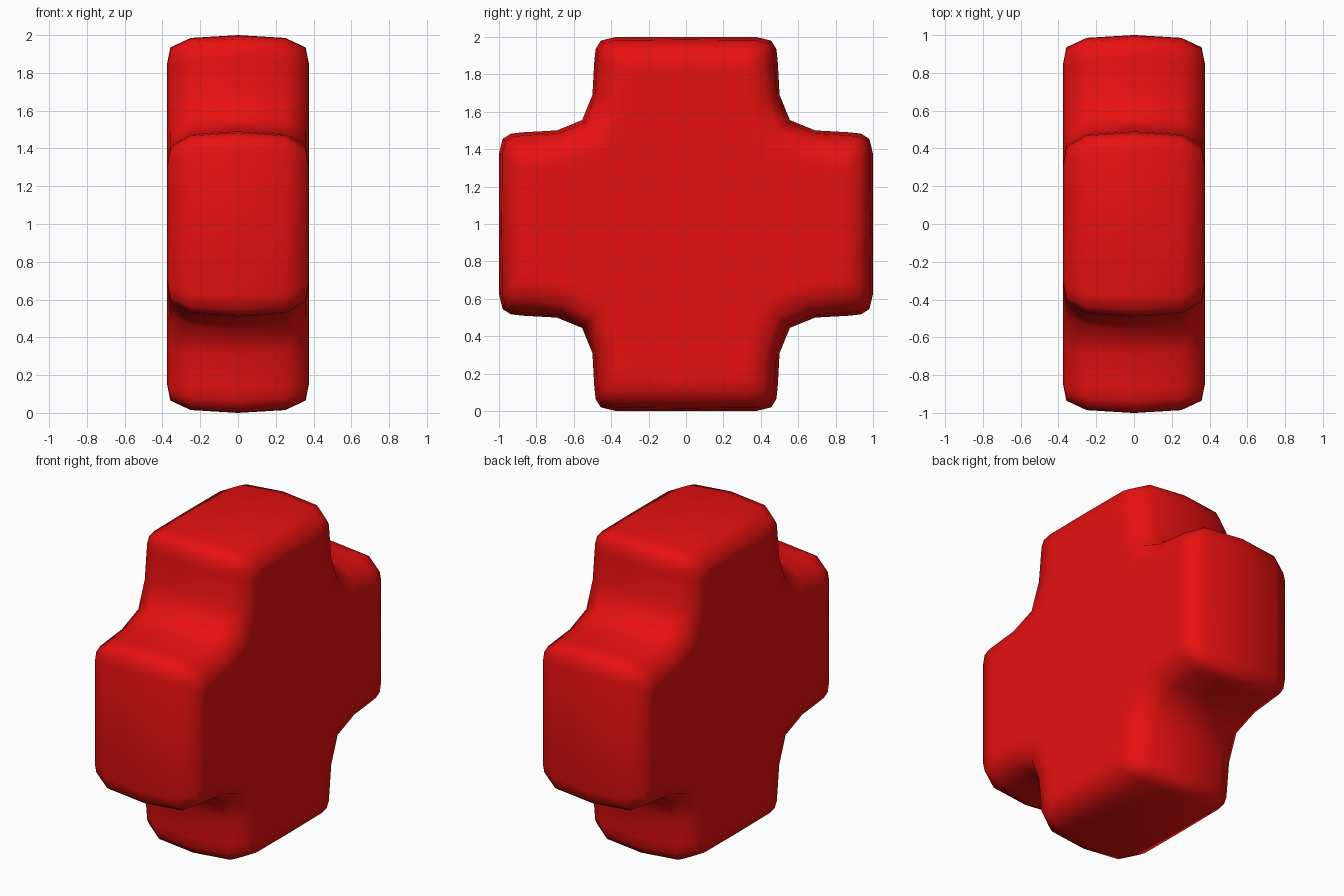
import bpy, bmesh

if "Cube" in bpy.data.objects:
    bpy.data.objects.remove(bpy.data.objects["Cube"])

red = bpy.data.materials.new("red")
red.diffuse_color = (0.8, 0.005, 0.005, 1)
red.use_nodes = True
red.node_tree.nodes["Principled BSDF"].inputs["Base Color"].default_value = red.diffuse_color

# Cross sections: half-thickness x, then one eighth of the cross outline
# (from the middle of an arm end to the inner corner, relative to the centre)
SECTIONS = [
    (0.0,   [(0, 1), (.38, .998), (.455, .98), (.483, .935), (.49, .87), (.5, .69), (.555, .555)]),
    (0.25,  [(0, .985), (.37, .983), (.44, .965), (.467, .92), (.474, .86), (.485, .68), (.54, .54)]),
    (0.358, [(0, .935), (.33, .933), (.385, .92), (.405, .885), (.412, .83), (.43, .66), (.495, .495)]),
    (0.375, [(0, .85), (.26, .848), (.30, .84), (.318, .81), (.325, .76), (.35, .6), (.42, .42)]),
]


def outline(eighth):
    """Mirror an eighth over the diagonal, then rotate it into a full loop."""
    quarter = eighth + [(b, a) for a, b in reversed(eighth[1:-1])]
    loop = []
    for _ in range(4):
        loop += quarter
        quarter = [(b, -a) for a, b in quarter]
    # drop the shared arm-end middles, handled by the slice above
    return loop


bm = bmesh.new()
levels = [(-x, e) for x, e in reversed(SECTIONS)] + SECTIONS[1:]
rings = []
for x, eighth in levels:
    rings.append([bm.verts.new((x, y, z + 1)) for y, z in outline(eighth)])

# Rounded rim
for a, b in zip(rings, rings[1:]):
    n = len(a)
    for i in range(n):
        j = (i + 1) % n
        bm.faces.new((a[i], a[j], b[j], b[i]))

# Flat cross-shaped sides
caps = [bm.faces.new(rings[0]), bm.faces.new(rings[-1])]
bmesh.ops.recalc_face_normals(bm, faces=bm.faces[:])
bmesh.ops.inset_region(bm, faces=caps, thickness=0.04, use_even_offset=False)
for f in bm.faces:
    f.smooth = True

mesh = bpy.data.meshes.new("cross_block")
bm.to_mesh(mesh)
bm.free()
mesh.materials.append(red)
obj = bpy.data.objects.new("cross_block", mesh)
bpy.context.collection.objects.link(obj)
